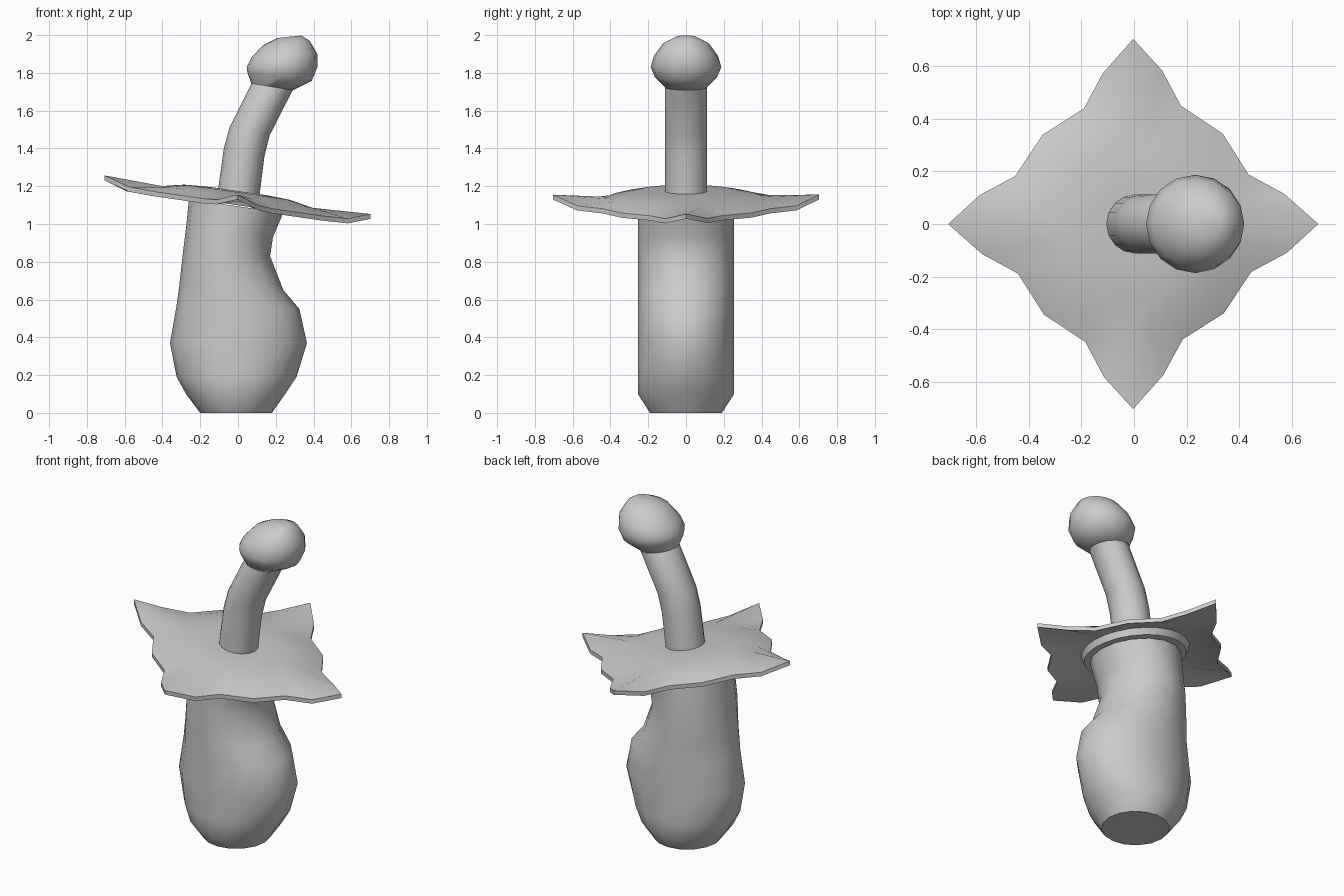
import bpy, bmesh, math

if "Cube" in bpy.data.objects:
    bpy.data.objects.remove(bpy.data.objects["Cube"])

TILT = -0.145  # slope of the tilted leaf plate along x


def finish(name, bm, angle):
    bmesh.ops.recalc_face_normals(bm, faces=bm.faces)
    me = bpy.data.meshes.new(name)
    bm.to_mesh(me)
    bm.free()
    for p in me.polygons:
        p.use_smooth = True
    me.set_sharp_from_angle(angle=math.radians(angle))
    ob = bpy.data.objects.new(name, me)
    bpy.context.collection.objects.link(ob)
    return ob


def bridge(bm, a, b):
    n = len(a)
    for i in range(n):
        j = (i + 1) % n
        bm.faces.new((a[i], a[j], b[j], b[i]))


def loft(name, sections, sides=16, angle=40):
    """Each section: left x, left z, right x, right z, half depth in y."""
    bm = bmesh.new()
    rings = []
    for xl, zl, xr, zr, d in sections:
        ring = []
        for i in range(sides):
            t = 2 * math.pi * i / sides
            c, s = math.cos(t), math.sin(t)
            ring.append(bm.verts.new(((xl + xr) / 2 + c * (xr - xl) / 2, d * s,
                                      (zl + zr) / 2 + c * (zr - zl) / 2)))
        rings.append(ring)
    for a, b in zip(rings, rings[1:]):
        bridge(bm, a, b)
    bm.faces.new(rings[0])
    bm.faces.new(rings[-1])
    return finish(name, bm, angle)


# Bulging body with a notch on the right
loft("body", [
    (-0.20, 0, 0.18, 0, 0.19),
    (-0.275, 0.10, 0.25, 0.10, 0.255),
    (-0.325, 0.19, 0.31, 0.19, 0.255),
    (-0.36, 0.37, 0.365, 0.37, 0.255),
    (-0.325, 0.57, 0.325, 0.55, 0.255),
    (-0.31, 0.68, 0.24, 0.65, 0.255),
    (-0.29, 0.86, 0.17, 0.83, 0.255),
    (-0.275, 0.98, 0.185, 0.93, 0.255),
    (-0.26, 1.13, 0.24, 1.06, 0.255),
])

# Collar under the plate
loft("collar", [
    (-0.29, 1.14, 0.275, 1.06, 0.29),
    (-0.31, 1.185, 0.29, 1.10, 0.31),
], sides=24)

# Bent stem
loft("stem", [
    (-0.11, 1.15, 0.11, 1.12, 0.112),
    (-0.075, 1.40, 0.14, 1.36, 0.112),
    (-0.045, 1.51, 0.168, 1.47, 0.112),
    (0.075, 1.75, 0.285, 1.70, 0.112),
    (0.11, 1.79, 0.31, 1.74, 0.10),
])

# Rounded knob at the end of the stem
loft("knob", [
    (0.07, 1.745, 0.29, 1.708, 0.115),
    (0.05, 1.80, 0.39, 1.757, 0.165),
    (0.046, 1.83, 0.42, 1.83, 0.187),
    (0.07, 1.88, 0.42, 1.90, 0.17),
    (0.13, 1.945, 0.38, 1.97, 0.12),
    (0.21, 1.985, 0.335, 1.998, 0.05),
], angle=50)

# Four-pointed leaf plate, one quarter of the outline turned four times
quarter = [(0.705, 0, 0.012), (0.575, 0.115, -0.03), (0.44, 0.188, -0.035),
           (0.34, 0.345, -0.035), (0.182, 0.45, -0.035), (0.11, 0.585, -0.03)]
outline = []
for k in range(4):
    c, s = round(math.cos(k * math.pi / 2)), round(math.sin(k * math.pi / 2))
    outline += [(c * x - s * y, s * x + c * y, h) for x, y, h in quarter]

bm = bmesh.new()


def plate_vert(x, y, h):
    return bm.verts.new((x - 0.003, y, 1.143 + TILT * x + h))


rings = []
for radius, height in ((0.15, 0.032), (0.28, 0.025), (0.40, 0.0)):
    ring = []
    for x, y, _ in outline:
        r = math.hypot(x, y)
        ring.append(plate_vert(x / r * radius, y / r * radius, height))
    rings.append(ring)
rings.append([plate_vert(*p) for p in outline])
for a, b in zip(rings, rings[1:]):
    bridge(bm, b, a)
bm.faces.new(rings[0])
bmesh.ops.recalc_face_normals(bm, faces=bm.faces)
top = list(bm.faces)
if sum(f.normal.z for f in top) < 0:
    bmesh.ops.reverse_faces(bm, faces=top)
# Thickness: copy of the sheet set lower, joined along the rim
lower = bmesh.ops.duplicate(bm, geom=bm.verts[:] + bm.edges[:] + bm.faces[:])
for v in [g for g in lower["geom"] if isinstance(g, bmesh.types.BMVert)]:
    v.co.z -= 0.025
bridge(bm, rings[-1], [lower["vert_map"][v] for v in rings[-1]])
finish("leaf_plate", bm, 40)
